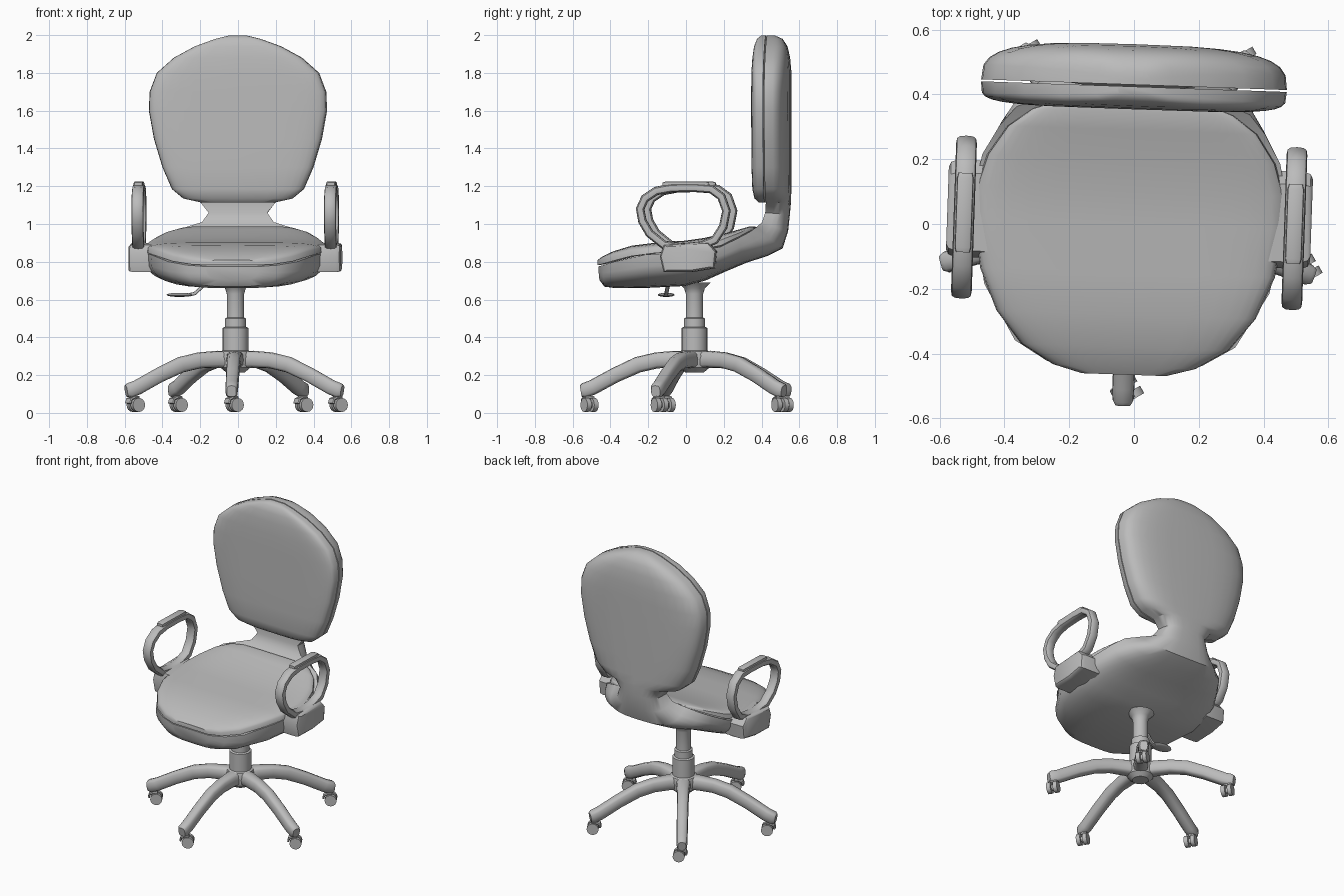
import bpy, bmesh, math
from math import sin, cos, pi, radians
from mathutils import Vector, Matrix

default_cube = bpy.data.objects.get("Cube")
if default_cube:
    bpy.data.objects.remove(default_cube, do_unlink=True)

grey = bpy.data.materials.new("plain grey")
grey.use_nodes = True
colour = (0.5, 0.5, 0.5, 1)
grey.diffuse_color = colour
grey.node_tree.nodes["Principled BSDF"].inputs["Base Color"].default_value = colour

# The whole chair is turned slightly about its column
PLACE = Matrix.Translation((-.015, 0, 0)) @ Matrix.Rotation(radians(-2), 4, 'Z')
COLUMN_Y = .045
parts = []


def finish(name, bm):
    """Turn a bmesh into a placed, coloured object."""
    bmesh.ops.recalc_face_normals(bm, faces=bm.faces)
    bm.transform(PLACE)
    mesh = bpy.data.meshes.new(name)
    bm.to_mesh(mesh)
    bm.free()
    mesh.materials.append(grey)
    obj = bpy.data.objects.new(name, mesh)
    bpy.context.collection.objects.link(obj)
    parts.append(obj)
    return obj


def skin(bm, rings, closed=False):
    """Join equal rings of points with quads, capping open ends."""
    loops = [[bm.verts.new(p) for p in ring] for ring in rings]
    pairs = list(zip(loops, loops[1:]))
    if closed:
        pairs.append((loops[-1], loops[0]))
    else:
        bm.faces.new(loops[0])
        bm.faces.new(loops[-1])
    for a, b in pairs:
        for i in range(len(a)):
            j = (i + 1) % len(a)
            bm.faces.new((a[i], a[j], b[j], b[i]))


def half_pillow(name, sections, power, steps=16):
    """Loft domed sections: (dome y, dome z, seam y, seam z, half width)."""
    rings = []
    for dome_y, dome_z, seam_y, seam_z, width in sections:
        dome, seam = Vector((0, dome_y, dome_z)), Vector((0, seam_y, seam_z))
        ring = []
        for i in range(steps + 1):
            c, s = cos(pi * i / steps), max(0, sin(pi * i / steps))
            across = math.copysign(abs(c) ** power, c) * width
            ring.append(seam.lerp(dome, s ** power) + Vector((across, 0, 0)))
        rings.append(ring)
    bm = bmesh.new()
    skin(bm, rings)
    return finish(name, bm)


def tube(bm, path, side, sizes, closed=False, sides=12, power=.65):
    """Sweep a rounded box section; sizes are (width, height) per point."""
    rings, count = [], len(path)
    for i, point in enumerate(path):
        before = path[i - 1] if closed or i else point
        after = path[(i + 1) % count] if closed or i < count - 1 else point
        up = side.cross(after - before).normalized()
        width, height = sizes[i]
        ring = []
        for k in range(sides):
            c, s = cos(2 * pi * k / sides), sin(2 * pi * k / sides)
            ring.append(point + side * math.copysign(abs(c) ** power, c) * width / 2
                        + up * math.copysign(abs(s) ** power, s) * height / 2)
        rings.append(ring)
    skin(bm, rings, closed)


def cylinder(bm, centre, axis, radius, depth, sides=16):
    turn = axis.to_track_quat('Z', 'Y').to_matrix().to_4x4()
    bmesh.ops.create_cone(bm, cap_ends=True, segments=sides, radius1=radius,
                          radius2=radius, depth=depth,
                          matrix=Matrix.Translation(centre) @ turn)


# Back outline shared by the shell and the cushion: height, half width, fullness
back_outline = [(1.115, .2, .5), (1.135, .29, .8), (1.185, .35, .95), (1.3, .4, 1),
                (1.45, .445, 1), (1.6, .472, 1), (1.7, .468, 1), (1.8, .43, 1),
                (1.88, .34, .95), (1.94, .23, .85), (1.98, .12, .65), (1.997, .05, .35)]
BACK_SEAM = .43

# Seat pan, neck and back shell in one sweep
shell = [(-.455, .7, -.46, .775, .14), (-.43, .668, -.43, .782, .24),
         (-.37, .66, -.37, .8, .34), (-.2, .662, -.2, .838, .44),
         (0, .672, 0, .85, .48), (.1, .7, .1, .86, .48),
         (.2, .745, .2, .88, .46), (.32, .795, .29, .925, .41),
         (.43, .83, .35, .958, .36), (.51, .87, .385, .985, .27),
         (.54, .96, .41, 1.01, .19), (.55, 1.05, .425, 1.06, .155)]
shell += [(BACK_SEAM + .125 * max(full, .3 if z > 1.5 else 1), z, BACK_SEAM, z, w)
          for z, w, full in back_outline]
half_pillow("seat_and_back_shell", shell, .62)

# Back cushion
half_pillow("back_cushion", [(BACK_SEAM - .008 - .068 * full, z, BACK_SEAM - .006, z, w)
                             for z, w, full in back_outline], .42)

# Seat cushion: y, seam height, crown height, half width
seat = [(-.465, .782, .81, .13), (-.44, .787, .828, .22), (-.38, .803, .856, .32),
        (-.28, .829, .886, .4), (-.15, .846, .902, .455), (0, .856, .912, .478),
        (.1, .866, .926, .475), (.2, .886, .948, .445), (.29, .931, .972, .385),
        (.345, .96, .988, .31), (.37, .972, .985, .24)]
half_pillow("seat_cushion", [(y, crown, y, seam, w) for y, seam, crown, w in seat], .45)

# Armrests: bracket, loop and top pad on each side
loop = [(-.225, 1.08), (-.2, 1.135), (-.14, 1.175), (-.06, 1.19), (.06, 1.192), (.15, 1.185),
        (.205, 1.145), (.232, 1.07), (.215, .985), (.17, .915), (.1, .885), (0, .875),
        (-.1, .89), (-.175, .95), (-.213, 1.015)]
bracket = [(-.1, .745), (.05, .745), (.17, .765), (.18, .855), (.14, .9), (-.1, .89),
           (-.12, .83)]
for sign, label in ((1, "left"), (-1, "right")):
    bm = bmesh.new()
    tube(bm, [Vector((sign * .51, y, z)) for y, z in loop], Vector((1, 0, 0)),
         [(.064, .046)] * len(loop), closed=True)
    finish(label + "_arm_loop", bm)

    bm = bmesh.new()
    pad = [Vector((sign * .51, y, 1.21)) for y in (-.105, -.09, .125, .14)]
    tube(bm, pad, Vector((1, 0, 0)), [(.042, .02), (.05, .03), (.05, .03), (.042, .02)], power=.4)
    finish(label + "_arm_pad", bm)

    bm = bmesh.new()
    middle = Vector((.03, .82))
    rings = []
    for x, scale in ((.42, 1), (.535, 1), (.555, .95), (.562, .85)):
        flat = [middle.lerp(Vector(p), scale) for p in bracket]
        rings.append([(sign * x, p.x, p.y) for p in flat])
    skin(bm, rings)
    finish(label + "_arm_bracket", bm)

# Gas column and hub, turned from one profile of (radius, height)
profile = [(.05, .215), (.08, .24), (.088, .3), (.08, .325), (.068, .33), (.068, .45),
           (.056, .455), (.056, .5), (.046, .505), (.046, .63), (.055, .66), (.085, .69)]
bm = bmesh.new()
SIDES = 24
skin(bm, [[(r * cos(2 * pi * k / SIDES), COLUMN_Y + r * sin(2 * pi * k / SIDES), z)
           for k in range(SIDES)] for r, z in profile])
finish("column_and_hub", bm)

# Height lever
bm = bmesh.new()
rod = [Vector(p) for p in ((-.24, -.115, .625), (-.21, -.112, .632), (-.18, -.105, .66),
                           (-.14, -.1, .7))]
tube(bm, rod, Vector((0, 1, 0)), [(.022, .018)] * len(rod), sides=8)
bmesh.ops.create_uvsphere(bm, u_segments=16, v_segments=8, radius=1,
                          matrix=Matrix.Translation((-.29, -.115, .625))
                          @ Matrix.Diagonal((.07, .045, .011, 1)))
finish("height_lever", bm)

# Five legs: reach, middle height, width, thickness
leg = [(.02, .28, .1, .09), (.1, .284, .085, .09), (.2, .278, .075, .085),
       (.3, .255, .072, .085), (.42, .2, .07, .08), (.54, .135, .068, .08),
       (.585, .118, .066, .08), (.602, .115, .05, .06)]
axle = Vector((cos(radians(-58)), sin(radians(-58)), 0))
trail = Vector((-axle.y, axle.x, 0))
hub = Vector((0, COLUMN_Y, 0))
for n in range(5):
    angle = radians(-90 + 72 * n)
    out = Vector((cos(angle), sin(angle), 0))
    bm = bmesh.new()
    tube(bm, [hub + out * r + Vector((0, 0, z)) for r, z, w, t in leg],
         Vector((-out.y, out.x, 0)), [(w, t) for r, z, w, t in leg])
    finish(f"leg_{n + 1}", bm)

    # Twin-wheel caster with stem and hood
    bm = bmesh.new()
    pivot = hub + out * .565
    wheel = pivot + trail * .018 + Vector((0, 0, .042))
    cylinder(bm, pivot + Vector((0, 0, .085)), Vector((0, 0, 1)), .016, .06, 10)
    for s in (-1, 1):
        cylinder(bm, wheel + axle * s * .021, axle, .037, .026)
    cylinder(bm, wheel, axle, .018, .05, 10)
    hood = [pivot + trail * d + Vector((0, 0, z))
            for d, z in ((-.028, .05), (-.022, .072), (0, .082), (.025, .082))]
    tube(bm, hood, axle, [(.056, .014)] * len(hood), sides=8, power=.4)
    finish(f"caster_{n + 1}", bm)

# Smooth shading with sharp edges kept
bpy.ops.object.select_all(action='DESELECT')
for obj in parts:
    obj.select_set(True)
bpy.context.view_layer.objects.active = parts[0]
bpy.ops.object.shade_smooth_by_angle(angle=radians(40))
